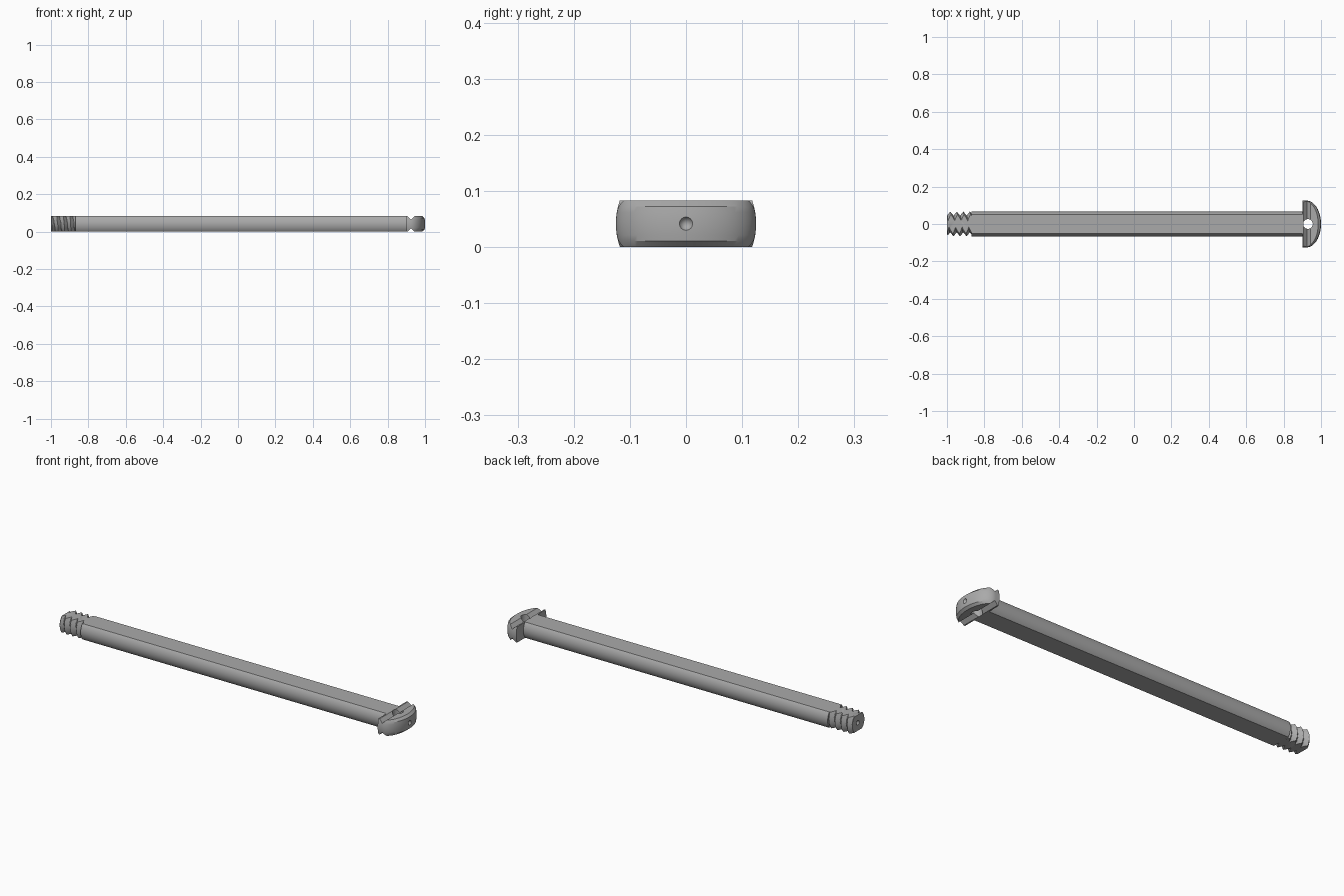
import bpy
import bmesh
from math import pi, sin, cos, sqrt
from mathutils import Matrix

if "Cube" in bpy.data.objects:
    bpy.data.objects.remove(bpy.data.objects["Cube"])

HEIGHT = 0.083
MID = HEIGHT / 2
SHAFT_R = 0.066
THREAD_END = -0.87
PITCH = 0.035
HEAD_X = 0.9

steel = bpy.data.materials.new("grey steel")
steel.use_nodes = True
GREY = (0.4, 0.4, 0.4, 1)
steel.diffuse_color = GREY
steel.node_tree.nodes["Principled BSDF"].inputs["Base Color"].default_value = GREY


def finish(bm, name):
    bmesh.ops.recalc_face_normals(bm, faces=bm.faces[:])
    mesh = bpy.data.meshes.new(name)
    bm.to_mesh(mesh)
    bm.free()
    mesh.materials.append(steel)
    obj = bpy.data.objects.new(name, mesh)
    bpy.context.collection.objects.link(obj)
    return obj


def loft(bm, rings):
    """Join closed rings of points with quads and cap both ends."""
    rows = [[bm.verts.new(p) for p in ring] for ring in rings]
    n = len(rows[0])
    for a, b in zip(rows, rows[1:]):
        for i in range(n):
            j = (i + 1) % n
            bm.faces.new((a[i], a[j], b[j], b[i]))
    bm.faces.new(rows[0][::-1])
    bm.faces.new(rows[-1])


def flatten(bm):
    """Slice the top and bottom flats off a round bar."""
    for z, side in ((0, -1), (HEIGHT, 1)):
        geom = bm.verts[:] + bm.edges[:] + bm.faces[:]
        bmesh.ops.bisect_plane(bm, geom=geom, plane_co=(0, 0, z),
                               plane_no=(0, 0, side), clear_outer=True)
        rim = [e for e in bm.edges if e.is_boundary]
        bmesh.ops.holes_fill(bm, edges=rim, sides=0)


def cut(obj, bm):
    cutter = finish(bm, "cutter")
    cutter.hide_render = True
    mod = obj.modifiers.new("cut", "BOOLEAN")
    mod.operation = "DIFFERENCE"
    mod.solver = "EXACT"
    mod.object = cutter
    bpy.context.view_layer.objects.active = obj
    bpy.ops.object.modifier_apply(modifier=mod.name)
    bpy.data.objects.remove(cutter)


def cone_cutter(matrix, r1, r2, depth):
    bm = bmesh.new()
    bmesh.ops.create_cone(bm, cap_ends=True, segments=32, radius1=r1,
                          radius2=r2, depth=depth, matrix=matrix)
    return bm


def centre_dimple(obj, x, side):
    # cone with its base just outside the end face and its tip inward
    place = Matrix.Translation((x, 0, MID)) @ Matrix.Rotation(-side * pi / 2, 4, "Y")
    cut(obj, cone_cutter(place, 0.024, 0, 0.04))


def ring(x_of, r_of, n=64):
    pts = []
    for i in range(n):
        a = 2 * pi * i / n
        x = x_of(a)
        r = r_of(x, a)
        pts.append((x, r * cos(a), MID + r * sin(a)))
    return pts


# Shaft: round bar with two flats
bm = bmesh.new()
loft(bm, [ring(lambda a: x, lambda x, a: SHAFT_R) for x in (THREAD_END, HEAD_X + 0.005)])
flatten(bm)
shaft = finish(bm, "shaft")


# Threaded end: helical V ridge with the same flats
def thread_radius(x, a):
    phase = ((x + 1) / PITCH - a / (2 * pi)) % 1
    ridge = 1 - abs(2 * phase - 1)
    return min(0.044 + 0.022 * ridge, 0.054 + (x + 1) * 1.2)


bm = bmesh.new()
STEPS = 64
span = THREAD_END + 1
loft(bm, [ring(lambda a: -1 + span * k / STEPS, thread_radius) for k in range(STEPS + 1)])
flatten(bm)
thread = finish(bm, "threaded_end")
centre_dimple(thread, -1, -1)

# Domed head: D outline at each height, drawn in at top and bottom for a chamfer
DOME_X, DOME_R, DOME_H, CHAMFER = 0.922, 0.125, 0.078, 0.011


def head_outline(z, inset):
    r = sqrt(DOME_R ** 2 - (z - MID) ** 2)
    h = DOME_H * r / DOME_R - inset
    pts = [(HEAD_X, -r, z)]
    for i in range(41):
        t = -pi / 2 + pi * i / 40
        pts.append((DOME_X + h * cos(t), r * sin(t), z))
    return pts + [(HEAD_X, r, z)]


bm = bmesh.new()
inner = HEIGHT - 2 * CHAMFER
rings = [head_outline(CHAMFER + inner * k / 6, 0) for k in range(7)]
loft(bm, [head_outline(0, CHAMFER)] + rings + [head_outline(HEIGHT, CHAMFER)])
head = finish(bm, "head")

# V grooves across both faces of the head
for z, s in ((0, 1), (HEIGHT, -1)):
    bm = bmesh.new()
    profile = ((0.904, -0.003), (0.925, 0.018), (0.946, -0.003))
    loft(bm, [[(x, y, z + s * d) for x, d in profile] for y in (-0.2, 0.2)])
    cut(head, bm)

# Cross hole through the head and dimple in its crown
cut(head, cone_cutter(Matrix.Translation((0.93, 0, MID)), 0.026, 0.026, 0.3))
centre_dimple(head, 1, 1)

for obj in (shaft, thread, head):
    bpy.ops.object.select_all(action="DESELECT")
    obj.select_set(True)
    bpy.context.view_layer.objects.active = obj
    bpy.ops.object.shade_smooth_by_angle(angle=0.5)
